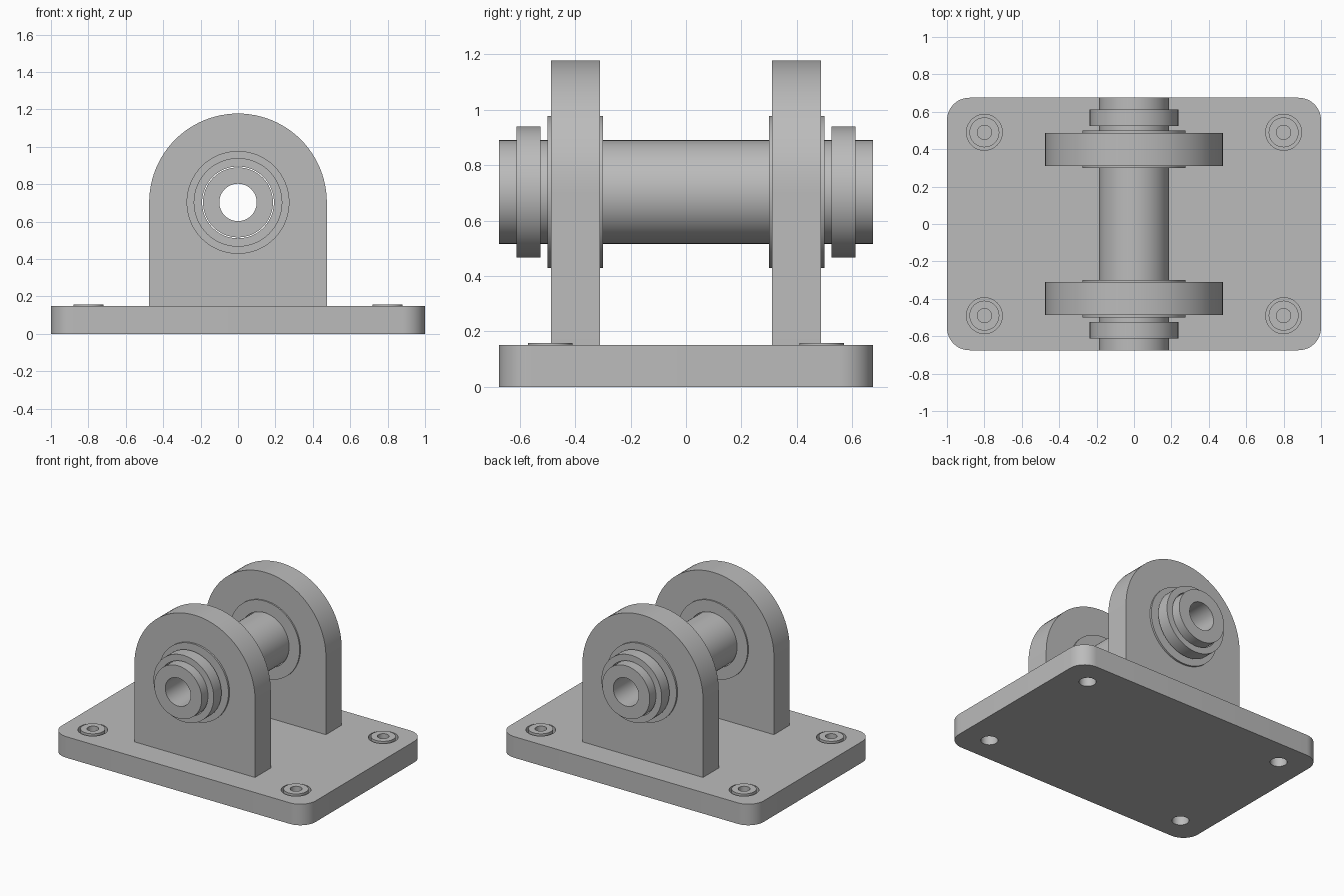
import bpy, bmesh
from math import cos, sin, pi
from mathutils import Vector

cube = bpy.data.objects.get("Cube")
if cube:
    bpy.data.objects.remove(cube, do_unlink=True)

steel = bpy.data.materials.new("plain grey steel")
steel.use_nodes = True
GREY = (0.5, 0.5, 0.5, 1)
steel.diffuse_color = GREY
steel.node_tree.nodes["Principled BSDF"].inputs["Base Color"].default_value = GREY

AXIS_Z = 0.703
PLATE_TOP = 0.15
HALF_DEPTH = 0.675
PIN_R, BORE_R = 0.187, 0.192


def make_object(name, bm):
    bmesh.ops.recalc_face_normals(bm, faces=bm.faces[:])
    mesh = bpy.data.meshes.new(name)
    bm.to_mesh(mesh)
    bm.free()
    mesh.materials.append(steel)
    obj = bpy.data.objects.new(name, mesh)
    bpy.context.collection.objects.link(obj)
    return obj


def activate(obj):
    bpy.ops.object.select_all(action='DESELECT')
    obj.select_set(True)
    bpy.context.view_layer.objects.active = obj


def smooth(obj):
    activate(obj)
    bpy.ops.object.shade_smooth_by_angle(angle=0.5)


def lathe(name, profile, place, steps=64):
    """Revolve a closed (radius, height) profile; radius 0 makes a pole."""
    bm = bmesh.new()
    rings = []
    for r, h in profile:
        if r == 0:
            rings.append([bm.verts.new(place(0, 0, h))] * steps)
        else:
            rings.append([bm.verts.new(place(r * cos(2 * pi * i / steps),
                                             r * sin(2 * pi * i / steps), h))
                          for i in range(steps)])
    for a, b in zip(rings, rings[1:] + rings[:1]):
        if a[0] is a[1] and b[0] is b[1]:
            continue
        for i in range(steps):
            j = (i + 1) % steps
            bm.faces.new(list(dict.fromkeys((a[i], a[j], b[j], b[i]))))
    return make_object(name, bm)


def prism(name, outline, offset):
    """Extrude a closed outline by an offset vector."""
    bm = bmesh.new()
    face = bm.faces.new([bm.verts.new(p) for p in outline])
    out = bmesh.ops.extrude_face_region(bm, geom=[face])
    moved = [v for v in out["geom"] if isinstance(v, bmesh.types.BMVert)]
    bmesh.ops.translate(bm, vec=Vector(offset), verts=moved)
    return make_object(name, bm)


def cut(obj, cutter):
    mod = obj.modifiers.new("hole", 'BOOLEAN')
    mod.operation = 'DIFFERENCE'
    mod.solver = 'EXACT'
    mod.object = cutter
    activate(obj)
    bpy.ops.object.modifier_apply(modifier=mod.name)
    bpy.data.objects.remove(cutter, do_unlink=True)


def on_pin(x, y, h):
    return (x, h, AXIS_Z + y)


# Base plate with rounded corners
corner = 0.12
outline = []
for k, (sx, sy) in enumerate([(1, 1), (-1, 1), (-1, -1), (1, -1)]):
    for i in range(13):
        a = (k + i / 12) * pi / 2
        outline.append((sx * (1 - corner) + corner * cos(a),
                        sy * (HALF_DEPTH - corner) + corner * sin(a), 0))
plate = prism("base_plate", outline, (0, 0, PLATE_TOP))

# Counterbored holes and socket screws in the four corners
SEAT = 0.07
for sx in (-1, 1):
    for sy in (-1, 1):
        def at_corner(x, y, h):
            return (sx * 0.8 + x, sy * 0.49 + y, h)
        cut(plate, lathe("hole_cutter", [
            (0, -0.1), (0.055, -0.1), (0.055, SEAT), (0.096, SEAT),
            (0.096, 0.3), (0, 0.3)], at_corner, 40))
        side = ("right" if sx < 0 else "left")
        end = ("front" if sy < 0 else "back")
        smooth(lathe(f"screw_{end}_{side}", [
            (0, SEAT), (0.08, SEAT), (0.08, 0.158), (0.038, 0.158),
            (0.038, 0.11), (0, 0.11)], at_corner, 40))
smooth(plate)

# Hollow pin
smooth(lathe("pin", [(0.1, -HALF_DEPTH), (PIN_R, -HALF_DEPTH),
                     (PIN_R, HALF_DEPTH), (0.1, HALF_DEPTH)], on_pin))

# Lugs, flanged bushings and retaining collars at both ends
LUG_R, LUG_IN, LUG_OUT = 0.475, 0.31, 0.487
for s, end in ((-1, "front"), (1, "back")):
    arch = [(LUG_R * cos(pi * i / 48), s * LUG_IN, AXIS_Z + LUG_R * sin(pi * i / 48))
            for i in range(49)]
    arch += [(-LUG_R, s * LUG_IN, PLATE_TOP), (LUG_R, s * LUG_IN, PLATE_TOP)]
    lug = prism(f"{end}_lug", arch, (0, s * (LUG_OUT - LUG_IN), 0))
    cut(lug, lathe("bore_cutter", [(0, s * 0.2), (0.23, s * 0.2),
                                   (0.23, s * 0.6), (0, s * 0.6)], on_pin))
    smooth(lug)
    smooth(lathe(f"{end}_bushing", [
        (BORE_R, s * 0.3), (0.275, s * 0.3), (0.275, s * LUG_IN), (0.23, s * LUG_IN),
        (0.23, s * LUG_OUT), (0.275, s * LUG_OUT), (0.275, s * 0.5), (BORE_R, s * 0.5)],
        on_pin))
    smooth(lathe(f"{end}_collar", [
        (BORE_R, s * 0.525), (0.237, s * 0.525), (0.237, s * 0.612), (BORE_R, s * 0.612)],
        on_pin))
